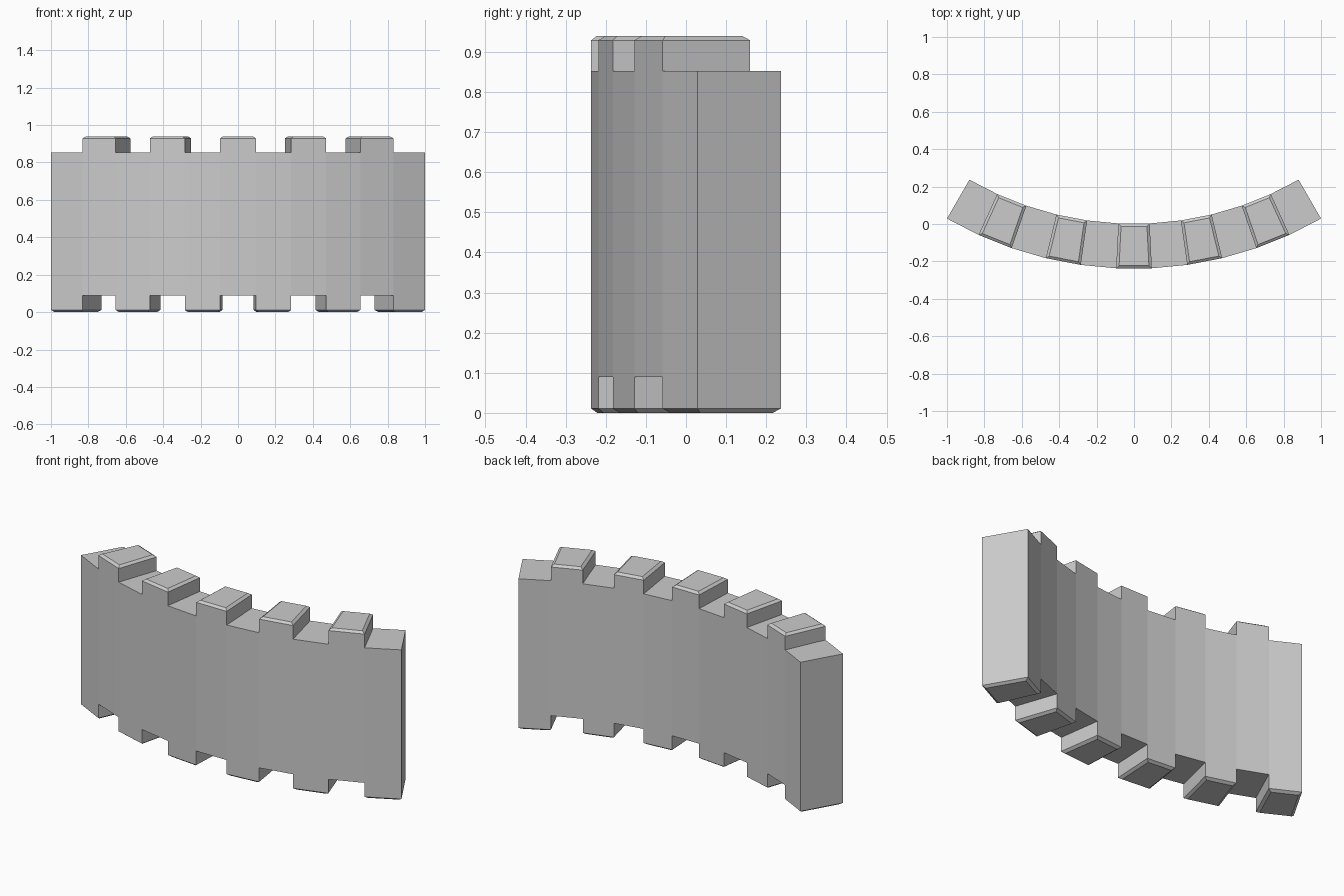
import bpy, bmesh
from math import sin, cos, radians

if "Cube" in bpy.data.objects:
    bpy.data.objects.remove(bpy.data.objects["Cube"])

SEGMENTS = 11
SPAN = radians(60)
OUTER, INNER = 2.0, 1.76
CENTRE_Y = 1.761
LOW, HIGH, TOP = 0.09, 0.852, 0.94      # notch floor, wall top, merlon top
BEVEL, BEVEL_H = 0.015, 0.011           # chamfer width and height

bm = bmesh.new()


def vert(angle, radius, z):
    return bm.verts.new((radius * sin(angle), CENTRE_Y - radius * cos(angle), z))


def quad_ring(a0, a1, z, inset=0.0):
    # four corners of one wall segment at height z
    corners = ((a0, OUTER, 1, -1), (a1, OUTER, -1, -1),
               (a1, INNER, -1, 1), (a0, INNER, 1, 1))
    return [vert(a + s * inset / r, r + t * inset, z) for a, r, s, t in corners]


def bridge(r0, r1):
    for i in range(4):
        j = (i + 1) % 4
        bm.faces.new((r0[i], r0[j], r1[j], r1[i]))


def tooth(base, a0, a1, z_edge, z_cap):
    # block with a chamfered cap, growing from the wall
    edge = quad_ring(a0, a1, z_edge)
    cap = quad_ring(a0, a1, z_cap, BEVEL)
    bridge(base, edge)
    bridge(edge, cap)
    bm.faces.new(cap)


# shared columns of the curved wall
angles = [-SPAN / 2 + SPAN * i / SEGMENTS for i in range(SEGMENTS + 1)]
cols = [{(r, z): vert(a, r, z) for r in (OUTER, INNER) for z in (LOW, HIGH)}
        for a in angles]

for i in range(SEGMENTS):
    c0, c1 = cols[i], cols[i + 1]
    a0, a1 = angles[i], angles[i + 1]
    for r in (OUTER, INNER):
        bm.faces.new((c0[r, LOW], c1[r, LOW], c1[r, HIGH], c0[r, HIGH]))
    top, bottom = ([c0[OUTER, z], c1[OUTER, z], c1[INNER, z], c0[INNER, z]]
                   for z in (HIGH, LOW))
    if i % 2:      # merlon above, notch below
        tooth(top, a0, a1, TOP - BEVEL_H, TOP)
        bm.faces.new(bottom)
    else:          # gap above, foot below
        bm.faces.new(top)
        tooth(bottom, a0, a1, BEVEL_H, 0.0)

# end caps
for c in (cols[0], cols[-1]):
    bm.faces.new((c[OUTER, LOW], c[INNER, LOW], c[INNER, HIGH], c[OUTER, HIGH]))

bmesh.ops.recalc_face_normals(bm, faces=bm.faces[:])
bmesh.ops.dissolve_limit(bm, angle_limit=radians(1),
                         verts=bm.verts[:], edges=bm.edges[:])

mesh = bpy.data.meshes.new("curved_wall")
bm.to_mesh(mesh)
bm.free()
bpy.context.collection.objects.link(bpy.data.objects.new("curved_wall", mesh))
